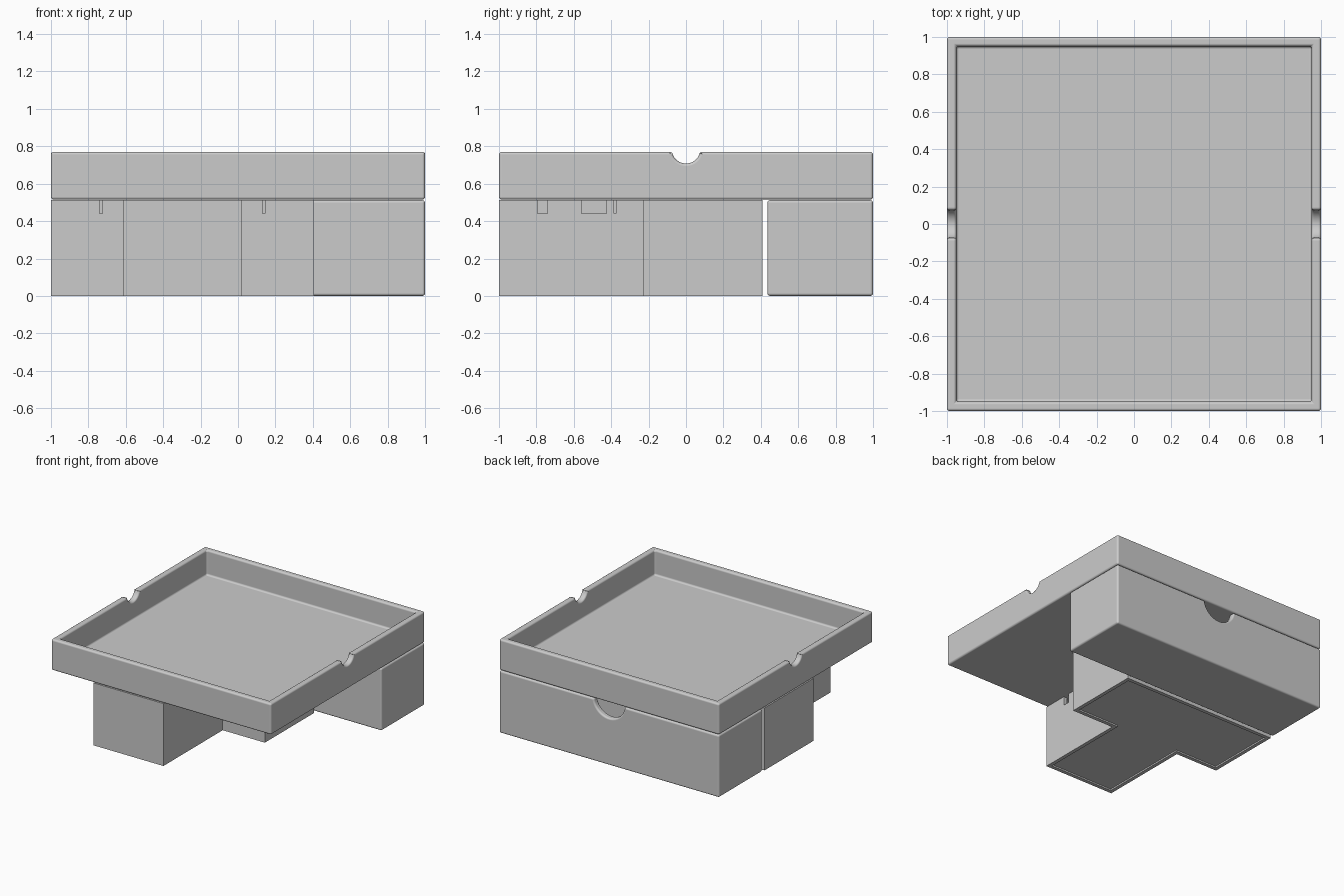
import bpy, bmesh, math

old = bpy.data.objects.get("Cube")
if old:
    bpy.data.objects.remove(old, do_unlink=True)

grey = bpy.data.materials.new("plain grey")
grey.use_nodes = True
colour = (0.6, 0.6, 0.6, 1)
grey.diffuse_color = colour
grey.node_tree.nodes["Principled BSDF"].inputs["Base Color"].default_value = colour


def add_object(name, bm):
    bmesh.ops.recalc_face_normals(bm, faces=bm.faces[:])
    mesh = bpy.data.meshes.new(name)
    bm.to_mesh(mesh)
    bm.free()
    mesh.shade_smooth()
    obj = bpy.data.objects.new(name, mesh)
    bpy.context.collection.objects.link(obj)
    mesh.materials.append(grey)
    return obj


def prism(bm, points, offset):
    """Build a closed prism from a polygon and return its two caps."""
    near = [bm.verts.new(p) for p in points]
    far = [bm.verts.new([a + b for a, b in zip(p, offset)]) for p in points]
    for i in range(len(points)):
        bm.faces.new((near[i - 1], near[i], far[i], far[i - 1]))
    caps = bm.faces.new(near), bm.faces.new(far)
    bmesh.ops.recalc_face_normals(bm, faces=bm.faces[:])
    return caps


def sink(bm, face, inset, depth):
    """Inset a cap and push it into the solid."""
    bmesh.ops.inset_region(bm, faces=[face], thickness=inset, use_even_offset=True)
    shift = face.normal * -depth
    rim = list(face.verts)
    low = [bm.verts.new(v.co + shift) for v in rim]
    for i in range(len(rim)):
        bm.faces.new((rim[i - 1], rim[i], low[i], low[i - 1]))
    bm.faces.new(low)
    bmesh.ops.delete(bm, geom=[face], context='FACES_ONLY')


def open_box(name, outline, bottom, top, wall, floor, recess=0):
    bm = bmesh.new()
    base, cap = prism(bm, [(x, y, bottom) for x, y in outline], (0, 0, top - bottom))
    sink(bm, cap, wall, top - bottom - floor)
    if recess:
        sink(bm, base, wall, recess)
    return add_object(name, bm)


def rectangle(x0, x1, y0, y1):
    return [(x0, y0), (x1, y0), (x1, y1), (x0, y1)]


def scoop_cutter(top, radius, along_x, start, length):
    """Round finger scoop running along one axis, centred just above the rim."""
    sides = 40
    centre = top + 0.015
    angles = [2 * math.pi * (i + 0.5) / sides for i in range(sides)]
    ring = [(radius * math.cos(t), centre + radius * math.sin(t)) for t in angles]
    bm = bmesh.new()
    if along_x:
        prism(bm, [(start, a, z) for a, z in ring], (length, 0, 0))
    else:
        prism(bm, [(a, start, z) for a, z in ring], (0, length, 0))
    return add_object("scoop_cutter", bm)


def slot_cutter(x0, x1, y0, y1, z0, z1):
    bm = bmesh.new()
    prism(bm, [(x, y, z0) for x, y in rectangle(x0, x1, y0, y1)], (0, 0, z1 - z0))
    return add_object("slot_cutter", bm)


def finish(obj, cutters, bevel=0):
    """Cut, round the edges and bake the modifiers."""
    for cutter in cutters:
        cutter.hide_render = True
        mod = obj.modifiers.new("cut", 'BOOLEAN')
        mod.object = cutter
        mod.solver = 'EXACT'
    if bevel:
        mod = obj.modifiers.new("round", 'BEVEL')
        mod.width = bevel
        mod.segments = 4
        mod.limit_method = 'ANGLE'
        mod.angle_limit = math.radians(50)
        mod.use_clamp_overlap = False
        mod.harden_normals = True
    graph = bpy.context.evaluated_depsgraph_get()
    obj.data = bpy.data.meshes.new_from_object(obj.evaluated_get(graph))
    obj.modifiers.clear()
    if not bevel:
        obj.data.shade_flat()
    for cutter in cutters:
        bpy.data.objects.remove(cutter, do_unlink=True)


# Square upper tray with a finger scoop through both side walls
tray = open_box("upper_tray", rectangle(-1, 1, -1, 1), 0.515, 0.77, 0.05, 0.05)
finish(tray, [scoop_cutter(0.77, 0.077, True, -1.1, 2.2)], 0.015)

# Long rear box with a larger scoop in its back wall
rear_box = open_box("rear_box", rectangle(-1, 1, 0.435, 1), 0, 0.512, 0.05, 0.05)
finish(rear_box, [scoop_cutter(0.512, 0.14, False, 0.9, 0.2)], 0.015)

# T-shaped front box with slots in the tops of its walls
outline = [(-0.615, -1), (0.022, -1), (0.022, -0.23), (0.405, -0.23),
           (0.405, 0.41), (-1, 0.41), (-1, -0.23), (-0.615, -0.23)]
t_box = open_box("t_shaped_box", outline, 0, 0.513, 0.03, 0.05, 0.012)
side_slots = [(-0.795, -0.74), (-0.56, -0.425), (-0.385, -0.375)]
front_slots = [(0.13, 0.145), (-0.74, -0.725)]
slots = [slot_cutter(-0.02, 0.05, a, b, 0.44, 0.6) for a, b in side_slots]
slots += [slot_cutter(a, b, -0.26, -0.19, 0.44, 0.6) for a, b in front_slots]
finish(t_box, slots)
